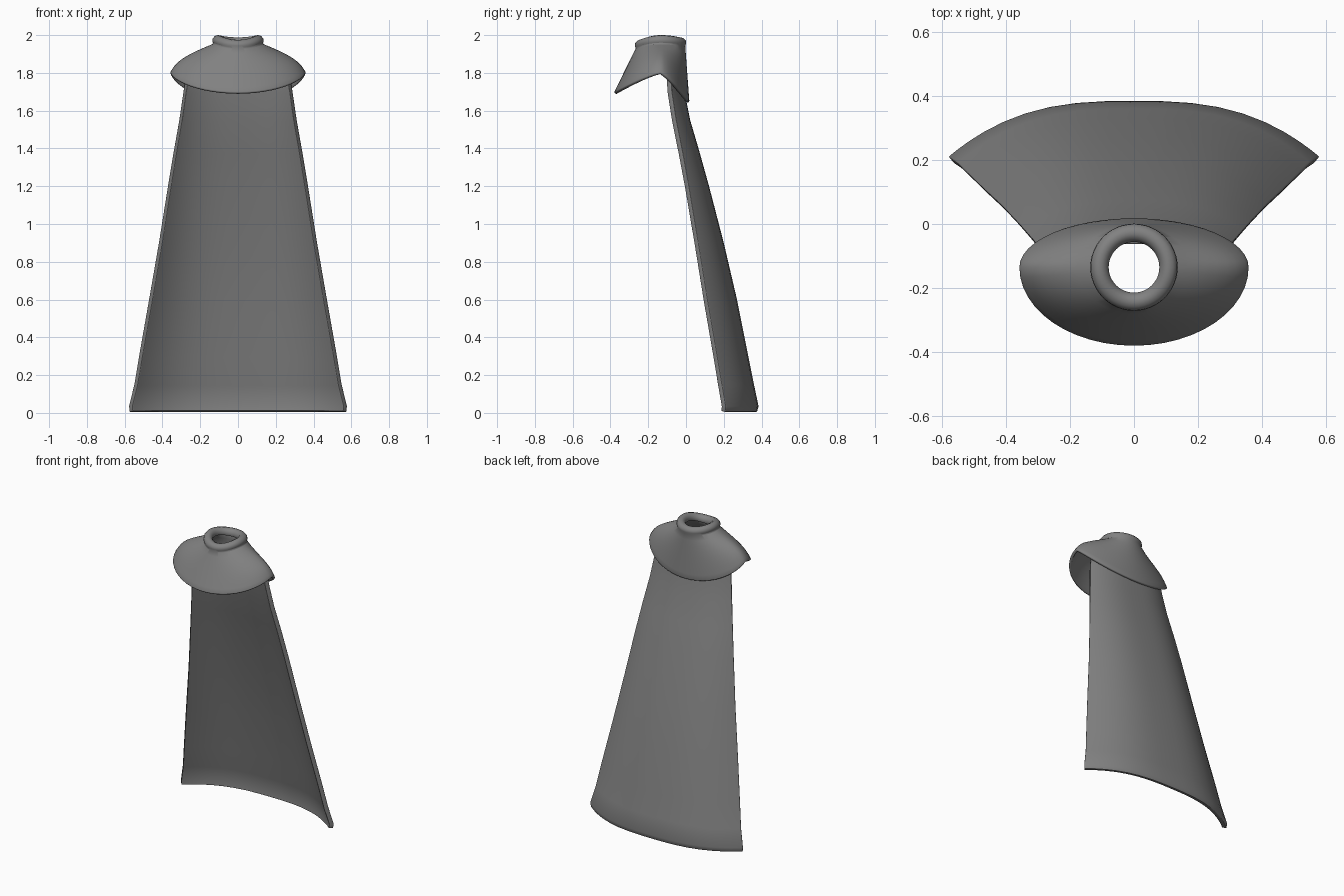
import bpy, math

if "Cube" in bpy.data.objects:
    bpy.data.objects.remove(bpy.data.objects["Cube"])

grey = bpy.data.materials.new("cloth_grey")
grey.diffuse_color = (0.22, 0.22, 0.22, 1)
grey.use_nodes = True
grey.node_tree.nodes["Principled BSDF"].inputs["Base Color"].default_value = grey.diffuse_color


def cloth(name, rows, closed, thickness):
    """Skin a grid of points and give it cloth thickness towards the inside."""
    n = len(rows[0])
    verts = [p for row in rows for p in row]
    faces = []
    for r in range(len(rows) - 1):
        for c in range(n if closed else n - 1):
            d = (c + 1) % n
            faces.append((r * n + c, r * n + d, (r + 1) * n + d, (r + 1) * n + c))
    mesh = bpy.data.meshes.new(name)
    mesh.from_pydata(verts, [], faces)
    mesh.materials.append(grey)
    ob = bpy.data.objects.new(name, mesh)
    bpy.context.collection.objects.link(ob)
    solid = ob.modifiers.new("thickness", "SOLIDIFY")
    solid.thickness = thickness
    solid.offset = -1
    bevel = ob.modifiers.new("soft_edges", "BEVEL")
    bevel.width = 0.006
    bevel.segments = 2
    bevel.limit_method = "ANGLE"
    bevel.angle_limit = math.radians(50)
    bpy.ops.object.select_all(action="DESELECT")
    bpy.context.view_layer.objects.active = ob
    ob.select_set(True)
    bpy.ops.object.shade_smooth_by_angle(angle=math.radians(60))
    return ob


# Shoulder mantle: rolled collar rings, then rings spreading to a curved hem
SEG, CY = 48, -0.135
collar = [(0.079, -0.045), (0.079, -0.025), (0.088, -0.008), (0.104, 0.0),
          (0.122, -0.004), (0.134, -0.018), (0.136, -0.032), (0.131, -0.046)]
angles = [-2 * math.pi * i / SEG for i in range(SEG)]


def collar_point(a, radius, dz):
    s = math.sin(a)
    tilt = (0.025 if s < 0 else 0.012) * s * s
    return (radius * math.cos(a), CY + radius * s, 2.0 - tilt + dz)


def mantle_point(a, t):
    c, s = math.cos(a), math.sin(a)
    x0, y0, z0 = collar_point(a, 0.131, -0.046)
    front = s < 0
    x1 = 0.36 * c
    y1 = CY + (0.247 if front else 0.153) * s
    z1 = 1.80 - (0.105 if front else 0.155) * abs(s) ** 1.3
    k = t + 0.2 * c * c * math.sin(math.pi * t)      # shoulder bulge
    return (x0 + (x1 - x0) * k, y0 + (y1 - y0) * k, z0 + (z1 - z0) * t)


rings = [[collar_point(a, r, dz) for a in angles] for r, dz in collar]
rings += [[mantle_point(a, j / 8) for a in angles] for j in range(1, 9)]
cloth("shoulder_mantle", rings, True, 0.018)

# Long cape: (height, half width, y of side edges, y of middle back)
stations = [(1.86, 0.262, -0.085, -0.035), (1.70, 0.29, -0.075, -0.008),
            (1.55, 0.312, -0.052, 0.022), (1.38, 0.342, -0.018, 0.072),
            (1.2, 0.372, 0.015, 0.122), (0.9, 0.42, 0.065, 0.2),
            (0.6, 0.472, 0.113, 0.27), (0.3, 0.525, 0.165, 0.33),
            (0.15, 0.55, 0.19, 0.36), (0.035, 0.578, 0.21, 0.384),
            (0.005, 0.574, 0.207, 0.376)]
COLS = 20
cape_rows = []
for z, w, edge_y, back_y in stations:
    row = []
    for i in range(COLS + 1):
        u = math.sin((i / COLS - 0.5) * math.pi)     # finer columns near the edges
        row.append((w * u, back_y - (back_y - edge_y) * abs(u) ** 2.8, z))
    cape_rows.append(row)
cloth("cape", cape_rows, False, 0.028)
